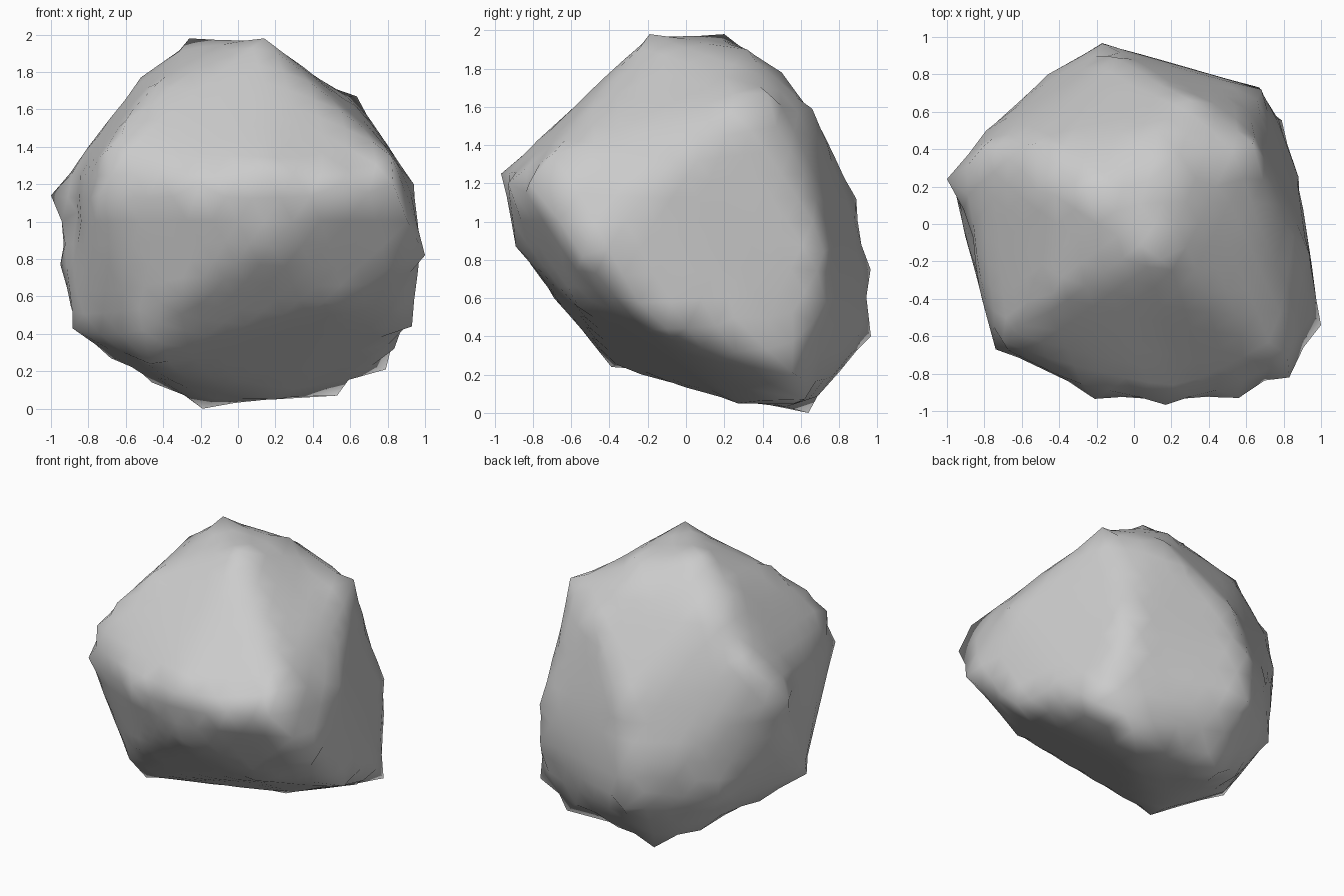
import bpy, bmesh
from math import exp
from mathutils import Vector
from mathutils.bvhtree import BVHTree

if "Cube" in bpy.data.objects:
    bpy.data.objects.remove(bpy.data.objects["Cube"])

# Characteristic corners of the boulder
corners = [Vector(p) for p in (
    # crown and shoulders
    (.14, -.19, 1.98), (-.26, .20, 1.98), (-.52, .18, 1.77), (.44, .20, 1.76),
    (.635, .43, 1.67), (-.52, .43, 1.69), (-.43, -.37, 1.74), (-.60, -.54, 1.54),
    (.19, .32, 1.9), (.13, .50, 1.78), (.30, .66, 1.59), (-.80, .42, 1.4),
    # front ridge
    (-.74, -.67, 1.15), (-.70, -.63, 1.38), (-.21, -.935, 1.2), (.17, -.967, 1.25),
    (.56, -.93, 1.2), (.83, -.82, 1.2), (.82, -.70, 1.35), (.17, -.89, .87),
    # right side
    (1, -.54, .82), (.94, -.17, 1.2), (.93, -.10, .44), (.88, .25, .5),
    (.68, .72, .84), (.67, .73, .58), (.79, .555, .21), (.54, .63, 1.34),
    # back
    (.2, .74, 1.4), (-.1, .89, 1.12), (-.17, .965, .75), (-.17, .967, .4),
    (-.46, .80, .75), (-.67, .59, .44), (-.79, .50, 1.08),
    # left side
    (-1, .24, 1.14), (-.95, .15, .77), (-.885, -.13, .43), (-.68, .12, .27),
    (-.86, -.03, 1.05),
    # underside
    (-.47, -.39, .24), (-.51, -.53, .42), (-.30, -.69, .6), (-.46, .49, .14),
    (-.19, .64, 0), (.2, .57, .05), (.2, .27, .05), (.53, .62, .07), (.54, -.56, .55))]
centre = Vector((0, 0, 1))

# Rough hull through the corners
hull = bmesh.new()
for c in corners:
    hull.verts.new(c)
bmesh.ops.convex_hull(hull, input=hull.verts)
tree = BVHTree.FromBMesh(hull)


def hull_radius(d):
    hit = tree.ray_cast(centre + d * 4, -d)[0]
    return (hit - centre).length if hit else .9


# Corners that lie inside the hull become soft dents
aims = [(c - centre).normalized() for c in corners]
dents = [(d, (c - centre).length / hull_radius(d)) for c, d in zip(corners, aims)]

# Icosphere projected onto the dented hull
bm = bmesh.new()
bmesh.ops.create_icosphere(bm, subdivisions=4, radius=1)
dirs = {v: v.co.normalized() for v in bm.verts}
for v, d in dirs.items():
    r = hull_radius(d)
    r *= min(1 + (k - 1) * exp(-(a.angle(d) / .22) ** 2) for a, k in dents)
    v.co = centre + d * r

# Pull the closest free vertex onto each corner
free = set(bm.verts)
for c, d in zip(corners, aims):
    v = max((w for w in bm.verts if w in free), key=lambda w: dirs[w].dot(d))
    v.co = c
    free.discard(v)

# Soften only the surface between corners
bmesh.ops.smooth_vert(bm, verts=[v for v in bm.verts if v in free], factor=.25,
                      use_axis_x=True, use_axis_y=True, use_axis_z=True)
bmesh.ops.recalc_face_normals(bm, faces=bm.faces)
for f in bm.faces:
    f.smooth = True

mesh = bpy.data.meshes.new("boulder")
bm.to_mesh(mesh)
bm.free()
hull.free()
boulder = bpy.data.objects.new("boulder", mesh)
bpy.context.collection.objects.link(boulder)
